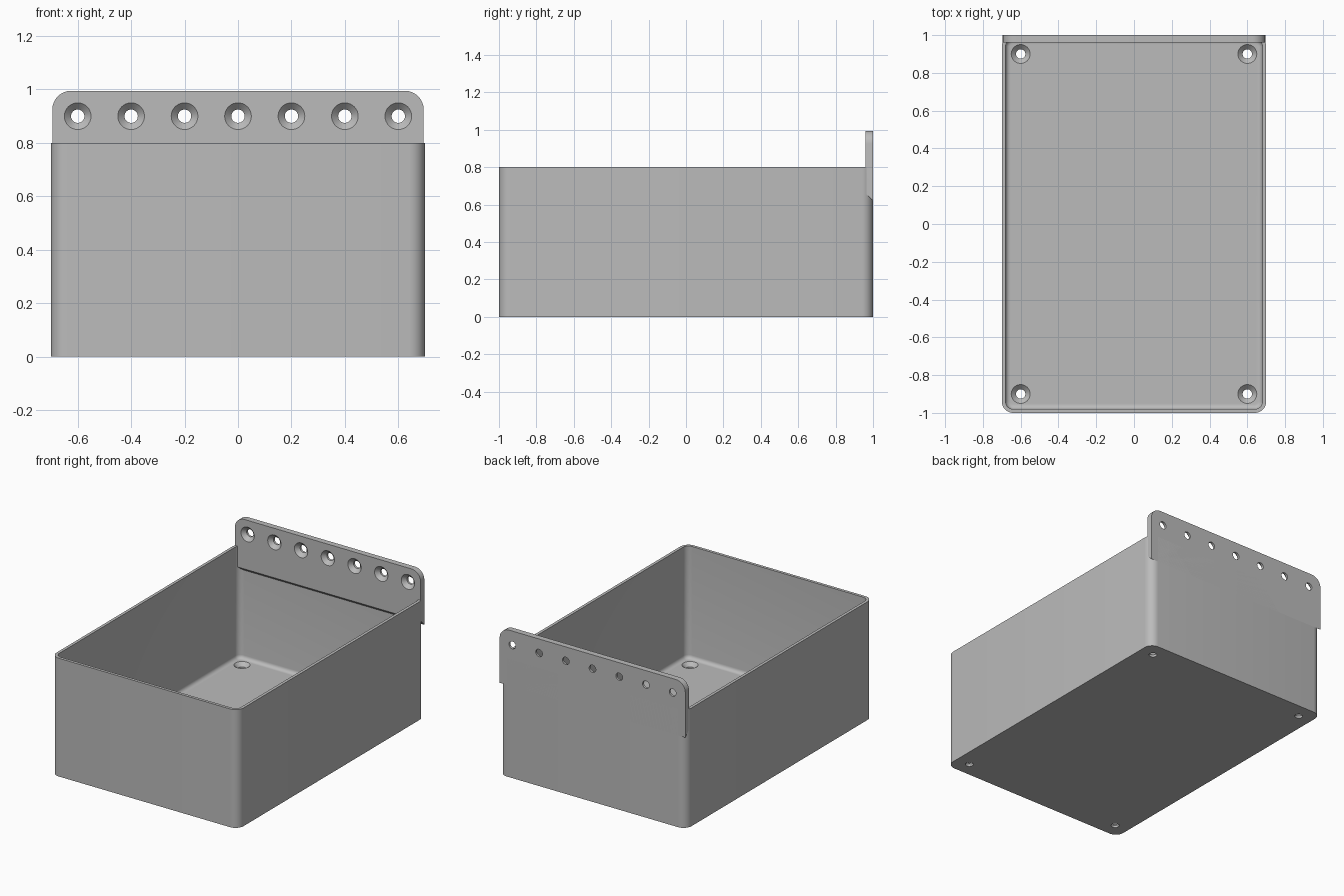
import bpy, bmesh
from math import pi
from mathutils import Matrix, Vector

if "Cube" in bpy.data.objects:
    bpy.data.objects.remove(bpy.data.objects["Cube"])

GREY = (0.5, 0.5, 0.5, 1)
grey = bpy.data.materials.new("plain grey")
grey.use_nodes = True
grey.diffuse_color = GREY
grey.node_tree.nodes["Principled BSDF"].inputs["Base Color"].default_value = GREY

WIDTH, LENGTH, HEIGHT = 1.4, 2.0, 0.8
WALL, FLOOR = 0.02, 0.04
HOLE, SINK = 0.025, 0.05


def finish(name, bm):
    bmesh.ops.recalc_face_normals(bm, faces=bm.faces)
    mesh = bpy.data.meshes.new(name)
    bm.to_mesh(mesh)
    bm.free()
    mesh.materials.append(grey)
    obj = bpy.data.objects.new(name, mesh)
    bpy.context.collection.objects.link(obj)
    return obj


def block(low, high):
    bm = bmesh.new()
    low, high = Vector(low), Vector(high)
    bmesh.ops.create_cube(bm, size=1, matrix=Matrix.Translation((low + high) / 2)
                          @ Matrix.Diagonal((*(high - low), 1)))
    return bm


def round_edges(bm, rule, radius, segments):
    edges = [e for e in bm.edges if rule(*[v.co for v in e.verts])]
    bmesh.ops.bevel(bm, geom=edges, offset=radius, segments=segments,
                    profile=0.5, affect='EDGES')


def upright(a, b):
    return abs(a.z - b.z) > 0.1


# Countersunk screw hole, opening along local +z from the origin
def screw_cutter(matrix):
    bm = bmesh.new()
    depth = SINK - HOLE
    profile = [(0, -0.1), (HOLE, -0.1), (HOLE, -depth), (SINK, 0), (SINK, 0.02), (0, 0.02)]
    verts = [bm.verts.new((r, 0, z)) for r, z in profile]
    edges = [bm.edges.new(pair) for pair in zip(verts, verts[1:])]
    bmesh.ops.spin(bm, geom=verts + edges, cent=(0, 0, 0), axis=(0, 0, 1),
                   angle=2 * pi, steps=32, use_duplicate=False)
    bmesh.ops.remove_doubles(bm, verts=bm.verts, dist=0.0001)
    bm.transform(matrix)
    return finish("screw_cutter", bm)


def carve(obj, cutters):
    bpy.context.view_layer.objects.active = obj
    for cutter in cutters:
        mod = obj.modifiers.new("cut", 'BOOLEAN')
        mod.operation, mod.solver, mod.object = 'DIFFERENCE', 'EXACT', cutter
        bpy.ops.object.modifier_apply(modifier=mod.name)
        bpy.data.objects.remove(cutter)
    bpy.ops.object.select_all(action='DESELECT')
    obj.select_set(True)
    bpy.ops.object.shade_smooth_by_angle(angle=pi / 6)


# Open bin with rounded corners
x, y = WIDTH / 2, LENGTH / 2
bm = block((-x, -y, 0), (x, y, HEIGHT))
round_edges(bm, upright, 0.06, 8)
bin_body = finish("bin_body", bm)

# Cavity with a filleted floor
bm = block((WALL - x, WALL - y, FLOOR), (x - WALL, y - WALL, HEIGHT + 0.2))
round_edges(bm, upright, 0.04, 8)
round_edges(bm, lambda a, b: max(a.z, b.z) < FLOOR + 0.001, 0.025, 5)
cutters = [finish("cavity_cutter", bm)]

# Floor screw holes
for sx in (-1, 1):
    for sy in (-1, 1):
        cutters.append(screw_cutter(Matrix.Translation((sx * 0.6, sy * 0.9, FLOOR))))
carve(bin_body, cutters)

# Hanging plate with rounded top corners and a sloped underside
front, top = y - 0.04, 0.995
bm = block((-0.695, front, 0.62), (0.695, y, top))
for v in bm.verts:
    if v.co.z < 0.7 and v.co.y < y - 0.01:
        v.co.z += 0.04
round_edges(bm, lambda a, b: min(a.z, b.z) > 0.9 and abs(a.x - b.x) < 0.01, 0.07, 8)
hanging_plate = finish("hanging_plate", bm)

# Row of plate screw holes, countersunk towards the bin
turn = Matrix.Rotation(pi / 2, 4, 'X')
carve(hanging_plate, [screw_cutter(Matrix.Translation((i * 0.2, front, 0.9)) @ turn)
                      for i in range(-3, 4)])
